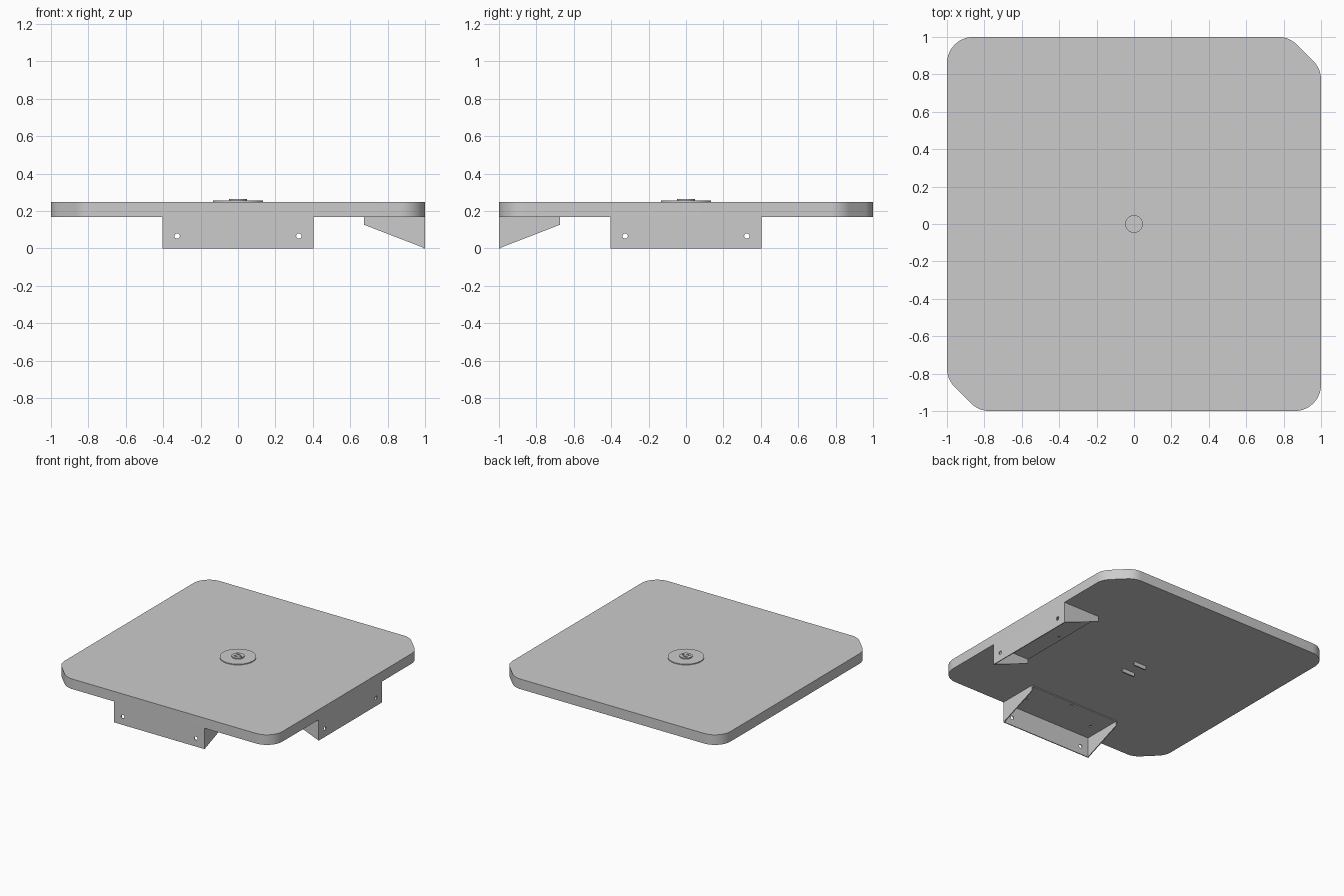
import bpy, bmesh, math
from mathutils import Vector, Matrix

if "Cube" in bpy.data.objects:
    bpy.data.objects.remove(bpy.data.objects["Cube"])

def make(name, bm):
    bmesh.ops.recalc_face_normals(bm, faces=bm.faces)
    me = bpy.data.meshes.new(name)
    bm.to_mesh(me)
    bm.free()
    ob = bpy.data.objects.new(name, me)
    bpy.context.collection.objects.link(ob)
    return ob

def smooth(ob):
    bpy.ops.object.select_all(action='DESELECT')
    bpy.context.view_layer.objects.active = ob
    ob.select_set(True)
    bpy.ops.object.shade_smooth_by_angle(angle=math.radians(30))

def extrude(bm, pts, vec):
    f = bm.faces.new([bm.verts.new(p) for p in pts])
    r = bmesh.ops.extrude_face_region(bm, geom=[f])
    bmesh.ops.translate(bm, vec=vec, verts=[v for v in r['geom'] if isinstance(v, bmesh.types.BMVert)])

def box(bm, lo, hi):
    extrude(bm, [(lo[0], lo[1], lo[2]), (hi[0], lo[1], lo[2]), (hi[0], hi[1], lo[2]), (lo[0], hi[1], lo[2])],
            (0, 0, hi[2] - lo[2]))

def cyl(bm, c, r, depth, axis='Z', seg=48):
    m = Matrix.Translation(c)
    if axis == 'Y':
        m = m @ Matrix.Rotation(math.pi / 2, 4, 'X')
    bmesh.ops.create_cone(bm, cap_ends=True, segments=seg, radius1=r, radius2=r, depth=depth, matrix=m)

def rounded(poly, r, n=10):
    """Fillet every corner of a convex counter-clockwise outline."""
    out = []
    for i, p in enumerate(poly):
        p = Vector(p)
        a = (Vector(poly[i - 1]) - p).normalized()
        b = (Vector(poly[(i + 1) % len(poly)]) - p).normalized()
        half = a.angle(b) / 2
        c = p + (a + b).normalized() * (r / math.sin(half))
        s = p + a * (r / math.tan(half)) - c
        for k in range(n + 1):
            t = (math.pi - 2 * half) * k / n
            out.append((c + Matrix.Rotation(t, 2) @ s).to_3d())
    return out

def cut(ob, cutter):
    cutter.hide_render = True
    m = ob.modifiers.new("holes", 'BOOLEAN')
    m.operation, m.object, m.solver = 'DIFFERENCE', cutter, 'EXACT'
    dg = bpy.context.evaluated_depsgraph_get()
    me = bpy.data.meshes.new_from_object(ob.evaluated_get(dg))
    ob.modifiers.clear()
    ob.data = me
    bpy.data.objects.remove(cutter)

ZB, ZT = 0.168, 0.249

# table top: two rounded corners, two clipped corners
bm = bmesh.new()
k = 0.83
pts = rounded([(-k, -1), (1, -1), (1, k), (k, 1), (-1, 1), (-1, -k)], 0.14)
extrude(bm, [(p.x, p.y, ZB) for p in pts], (0, 0, ZT - ZB))
smooth(make("table_top", bm))

# folded bracket along the front edge, then turned to the right edge
def bracket(name, turn):
    t, w, d = 0.007, 0.403, 0.675
    bm = bmesh.new()
    box(bm, (-w, -1, 0), (w, -1 + t, ZB))
    plate = make(name + "_plate", bm)
    bm = bmesh.new()
    for s in (-1, 1):
        cyl(bm, (s * 0.325, -1, 0.066), 0.014, 0.1, 'Y', 24)
    cut(plate, make("plate_cutter", bm))

    bm = bmesh.new()
    box(bm, (-w, -1 + t, ZB - t), (w, -d, ZB))
    flange = make(name + "_flange", bm)
    bm = bmesh.new()
    for x, y in ((0, -0.71), (-0.3, -0.85), (0.3, -0.85)):
        cyl(bm, (x, y, ZB), 0.01, 0.1, seg=24)
    cut(flange, make("flange_cutter", bm))

    bm = bmesh.new()
    for x in (-w, w - t):
        extrude(bm, [(x, -1 + t, 0.003), (x, -d, 0.126), (x, -d, ZB - t), (x, -1 + t, ZB - t)], (t, 0, 0))
    gussets = make(name + "_gussets", bm)
    for ob in (plate, flange, gussets):
        ob.data.transform(Matrix.Rotation(turn, 4, 'Z'))
        smooth(ob)

bracket("front_bracket", 0)
bracket("right_bracket", math.pi / 2)

# thin round cover plate
bm = bmesh.new()
cyl(bm, (0, 0, ZT + 0.003), 0.133, 0.007, seg=64)
smooth(make("cover_disc", bm))

# raised socket with three openings
bm = bmesh.new()
cyl(bm, (0, 0, ZT + 0.007), 0.047, 0.016)
socket = make("socket", bm)
bm = bmesh.new()
for s in (-1, 1):
    box(bm, (-0.024, s * 0.017 - 0.005, 0.258), (0.006, s * 0.017 + 0.005, 0.28))
box(bm, (0.016, -0.008, 0.258), (0.033, 0.008, 0.28))
cut(socket, make("socket_cutter", bm))
smooth(socket)

# two clip tabs under the middle
bm = bmesh.new()
for s in (-1, 1):
    box(bm, (-0.055, s * 0.065 - 0.006, 0.138), (0.055, s * 0.065 + 0.006, ZB + 0.01))
make("clip_tabs", bm)
